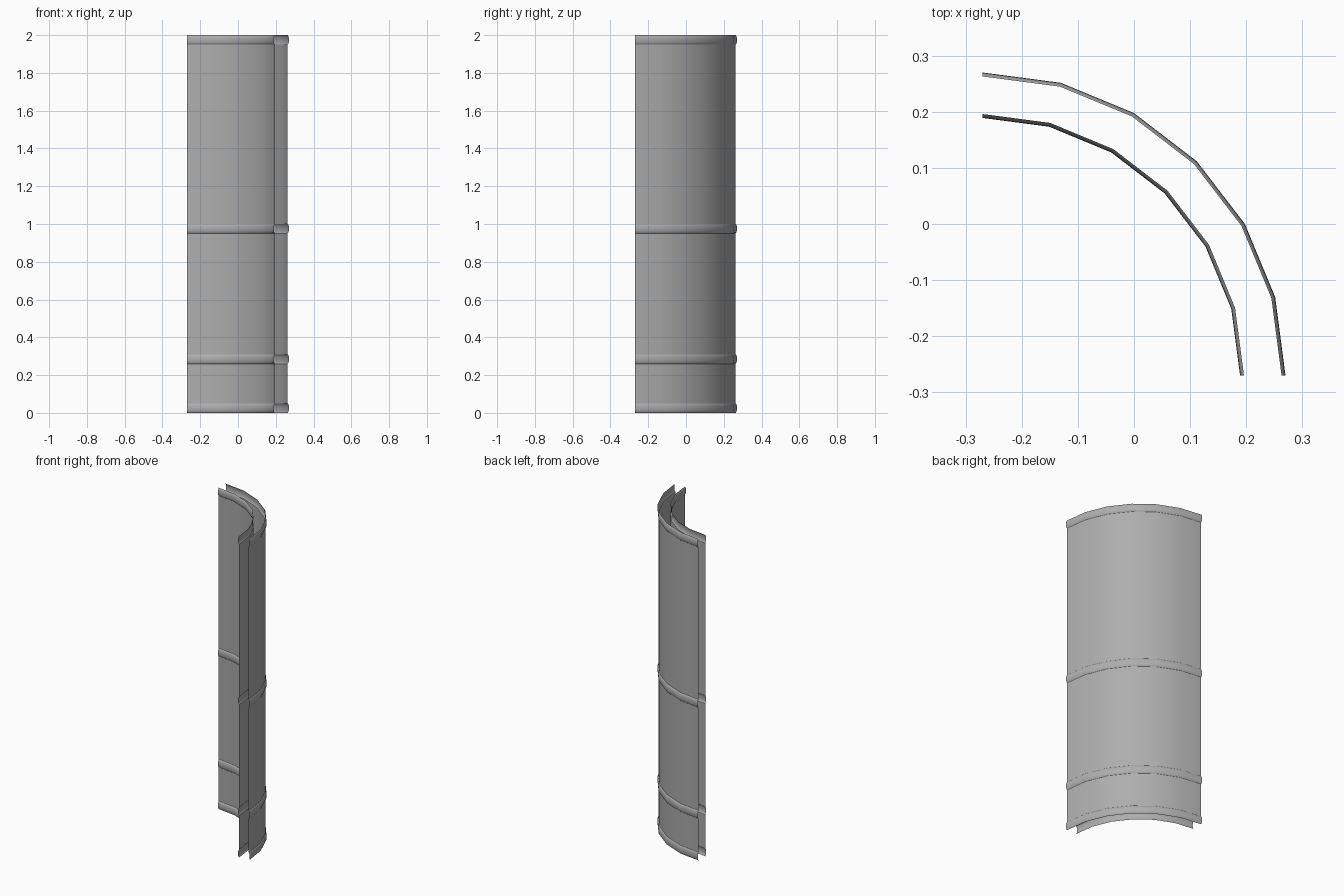
import bpy, bmesh, math

if "Cube" in bpy.data.objects:
    bpy.data.objects.remove(bpy.data.objects["Cube"])

CENTRE = -0.27          # arc centre in x and y
STEPS = 6               # flat facets per quarter turn
TRIM_H, BULGE = 0.05, 0.007
TRIM_Z = (0.0, 0.26, 0.951, 1.95)

# Rounded trim section as (outward fraction, height fraction)
SECTION = [(0, 0), (0.55, 0.1), (0.86, 0.26), (1, 0.5), (0.86, 0.74), (0.55, 0.9), (0, 1)]

grey = bpy.data.materials.new("dark_grey")
grey.diffuse_color = (0.42, 0.42, 0.42, 1)
grey.use_nodes = True
grey.node_tree.nodes["Principled BSDF"].inputs["Base Color"].default_value = grey.diffuse_color


def trim_profile(radius, z, side):
    return [(radius + side * BULGE * o, z + TRIM_H * h) for o, h in SECTION]


def sweep(name, profile, side):
    """Sweep an open (radius, z) profile round a quarter circle."""
    bm = bmesh.new()
    rows = []
    for i in range(STEPS + 1):
        a = math.radians(90 * i / STEPS)
        rows.append([bm.verts.new((CENTRE + r * math.cos(a), CENTRE + r * math.sin(a), z))
                     for r, z in profile])
    for a, b in zip(rows, rows[1:]):
        for j in range(len(profile) - 1):
            quad = [a[j], b[j], b[j + 1], a[j + 1]]
            bm.faces.new(quad if side > 0 else quad[::-1])
    mesh = bpy.data.meshes.new(name)
    bm.to_mesh(mesh)
    bm.free()
    mesh.materials.append(grey)
    obj = bpy.data.objects.new(name, mesh)
    bpy.context.collection.objects.link(obj)
    bpy.ops.object.select_all(action='DESELECT')
    obj.select_set(True)
    bpy.context.view_layer.objects.active = obj
    bpy.ops.object.shade_smooth_by_angle(angle=math.radians(40))
    return obj


# Two curved wall skins, trims bulging away from the wall core
for label, radius, side in (("outer", 0.533, 1), ("inner", 0.466, -1)):
    for i in range(3):
        sweep(f"{label}_wall_panel_{i + 1}",
              [(radius, TRIM_Z[i] + TRIM_H), (radius, TRIM_Z[i + 1])], side)
    for name, z in zip(("skirting", "lower_rail", "middle_rail", "top_moulding"), TRIM_Z):
        sweep(f"{label}_{name}", trim_profile(radius, z, side), side)
